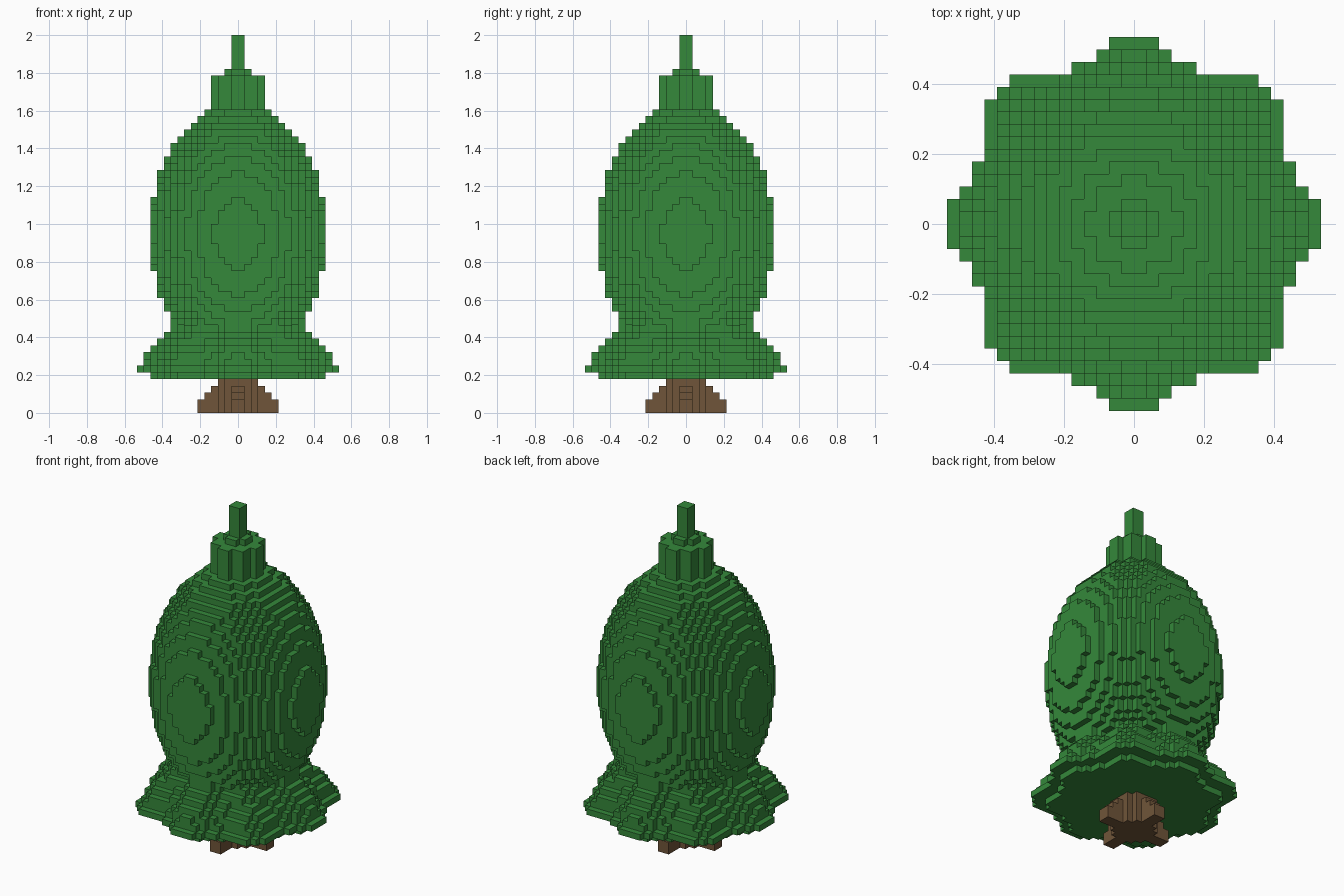
import bpy, bmesh
from math import atan2, cos, hypot, sqrt
from mathutils import Vector

cube = bpy.data.objects.get("Cube")
if cube:
    bpy.data.objects.remove(cube, do_unlink=True)

UNIT = 2 / 56  # block size
REACH = 16     # half width of the block grid


def make_material(name, colour):
    mat = bpy.data.materials.new(name)
    mat.use_nodes = True
    mat.diffuse_color = colour
    mat.node_tree.nodes["Principled BSDF"].inputs["Base Color"].default_value = colour
    return mat


def layer(z, inside):
    """Blocks of one layer whose centre passes the test."""
    span = range(-REACH, REACH)
    return {(i, j, z) for i in span for j in span if inside(i + 0.5, j + 0.5)}


def disc(z, radius):
    return layer(z, lambda x, y: hypot(x, y) <= radius)


def star(z, tip):
    """Eight-pointed wavy disc."""
    mean = tip * 0.9375
    wave = tip - mean
    return layer(z, lambda x, y: hypot(x, y) <= mean + wave * cos(8 * atan2(y, x)))


def cross(z, length):
    """Two crossed bars, two blocks wide."""
    return layer(z, lambda x, y: min(abs(x), abs(y)) < 1 and max(abs(x), abs(y)) < length)


def build(name, blocks, mat):
    """Mesh only the exposed sides of the blocks."""
    bm = bmesh.new()
    verts = {}

    def corner(p):
        key = tuple(p)
        if key not in verts:
            verts[key] = bm.verts.new(Vector(key) * UNIT)
        return verts[key]

    for block in sorted(blocks):
        for axis in range(3):
            for side in (0, 1):
                near = list(block)
                near[axis] += 2 * side - 1
                if tuple(near) in blocks:
                    continue
                u, v = (axis + 1) % 3, (axis + 2) % 3
                loop = []
                for du, dv in ((0, 0), (1, 0), (1, 1), (0, 1)):
                    p = list(block)
                    p[axis] += side
                    p[u] += du
                    p[v] += dv
                    loop.append(corner(p))
                bm.faces.new(loop if side else loop[::-1])
    mesh = bpy.data.meshes.new(name)
    bm.to_mesh(mesh)
    bm.free()
    mesh.materials.append(mat)
    obj = bpy.data.objects.new(name, mesh)
    bpy.context.collection.objects.link(obj)
    return obj


leaf = make_material("leaf green", (0.035, 0.246, 0.043, 1))
bark = make_material("bark brown", (0.162, 0.091, 0.041, 1))

# Trunk: round core with four stepped roots
trunk = set()
for z, root in enumerate((6, 6, 5, 4, 3)):
    trunk |= disc(z, 3) | cross(z, root)
build("trunk", trunk, bark)

# Flared skirt of low branches
foliage = set()
for z, tip in enumerate((13.2, 15.2, 14.3, 13.8, 13.1, 12.1, 11.1, 10.1), start=5):
    foliage |= star(z, tip)

# Egg-shaped crown
for z in range(12, 46):
    height = (z - 26) / 19.5
    foliage |= disc(z, 13 * sqrt(1 - height * height))

# Neck, collar and spire
for z in range(45, 50):
    foliage |= disc(z, 3.6)
foliage |= disc(50, 2)
for z in range(51, 56):
    foliage |= disc(z, 1)
build("foliage", foliage, leaf)
